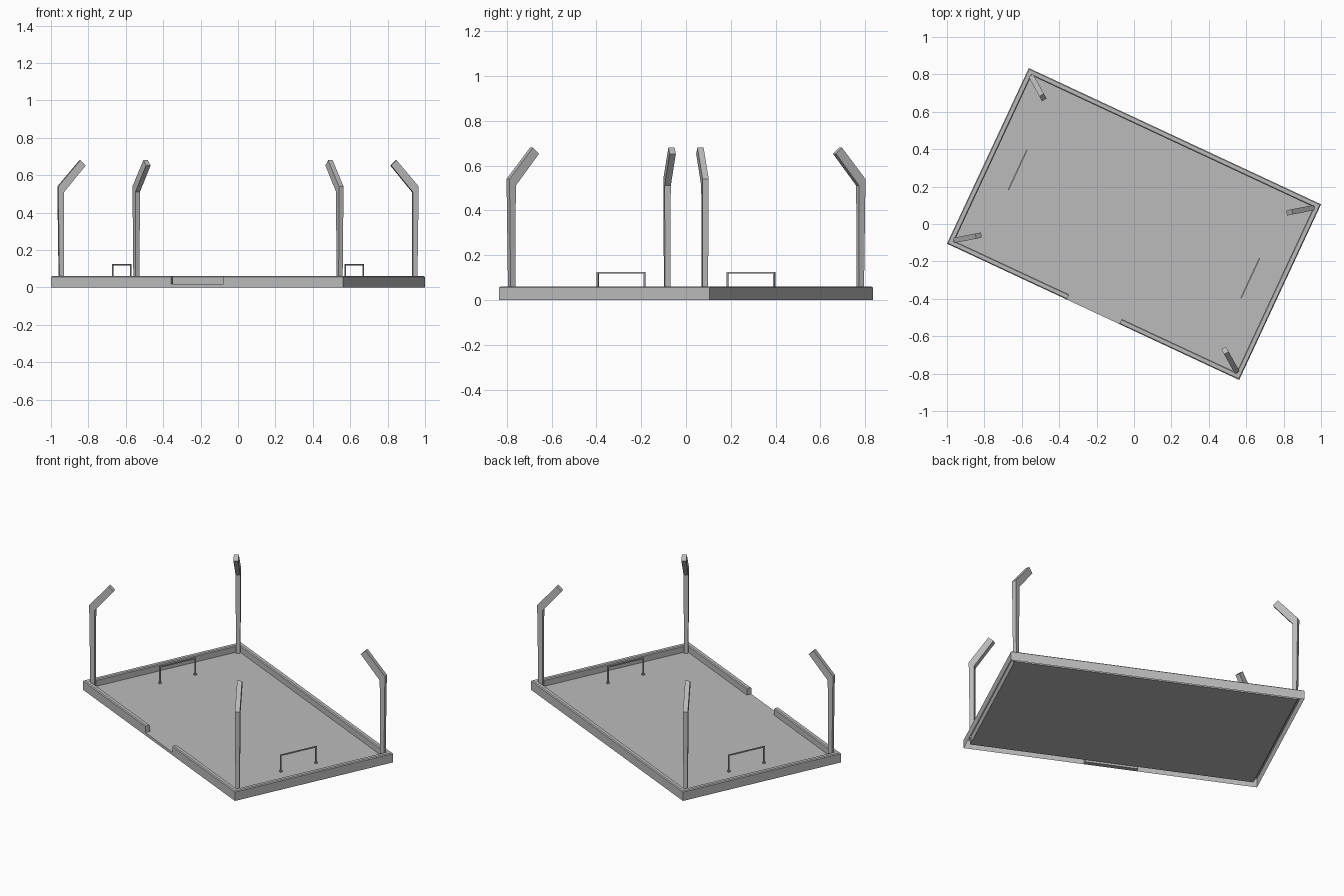
import bpy, bmesh
from math import radians, cos, sin
from mathutils import Vector, Matrix

old = bpy.data.objects.get("Cube")
if old:
    bpy.data.objects.remove(old, do_unlink=True)

HALF_L, HALF_W = 0.862, 0.518     # half length and half width of the pitch
FLOOR, WALL_TOP, WALL = 0.018, 0.06, 0.03
GAP = 0.155                       # half width of the entrance
TURN = radians(-25)

grey = bpy.data.materials.new("plain_grey")
grey.use_nodes = True
grey.diffuse_color = (0.5, 0.5, 0.5, 1)
grey.node_tree.nodes["Principled BSDF"].inputs["Base Color"].default_value = (0.5, 0.5, 0.5, 1)


def finish(bm, name):
    """Turn a bmesh into an object set at the pitch's angle."""
    bmesh.ops.recalc_face_normals(bm, faces=bm.faces)
    mesh = bpy.data.meshes.new(name)
    bm.to_mesh(mesh)
    bm.free()
    mesh.materials.append(grey)
    obj = bpy.data.objects.new(name, mesh)
    obj.rotation_euler.z = TURN
    bpy.context.collection.objects.link(obj)
    return obj


def add_box(bm, low, high):
    low, high = Vector(low), Vector(high)
    size = Matrix.Diagonal((*(high - low), 1))
    return bmesh.ops.create_cube(bm, size=1, matrix=Matrix.Translation((low + high) / 2) @ size)


# Floor slab, raised a little inside the rim
bm = bmesh.new()
x, y = HALF_L - WALL, HALF_W - WALL
add_box(bm, (-x, -y, FLOOR - 0.006), (x, y, FLOOR))
finish(bm, "pitch_floor")

# Low wall: a chamfered section, hollow below, swept round to the entrance
bm = bmesh.new()
c = 0.005
section = [(0, 0), (0, WALL_TOP - c), (c, WALL_TOP), (WALL - c, WALL_TOP),
           (WALL, WALL_TOP - c), (WALL, FLOOR - 0.006)]
stations = [(GAP, -1, False), (1, -1, True), (1, 1, True),
            (-1, 1, True), (-1, -1, True), (-GAP, -1, False)]
rings = []
for sx, sy, corner in stations:
    rings.append([bm.verts.new((sx * (HALF_L - d) if corner else sx, sy * (HALF_W - d), z))
                  for d, z in section])
for a, b in zip(rings, rings[1:]):
    for i in range(len(section) - 1):
        bm.faces.new((a[i], a[i + 1], b[i + 1], b[i]))
bm.faces.new(rings[0])
bm.faces.new(rings[-1])
finish(bm, "low_wall")

# Entrance sill
bm = bmesh.new()
add_box(bm, (-GAP, -HALF_W, 0), (GAP, -HALF_W + WALL, FLOOR))
finish(bm, "entrance_sill")

# Corner lamp posts: bent side profile given as (outer reach, inner reach, height, half width)
bend = [(-0.013, 0.011, FLOOR, FLOOR, 0.012),
        (-0.020, 0.012, 0.540, 0.510, 0.014),
        (0.100, 0.130, 0.680, 0.652, 0.014)]
for sx, side in ((-1, "right"), (1, "left")):
    for sy, end in ((-1, "front"), (1, "back")):
        bm = bmesh.new()
        lean = Vector((-sx * cos(radians(36)), -sy * sin(radians(36)), 0))
        across = Vector((-lean.y, lean.x, 0))
        foot = Vector((sx * (HALF_L - 0.042), sy * (HALF_W - 0.043), 0))
        rings = []
        for outer, inner, z_out, z_in, half in bend:
            rings.append([bm.verts.new(foot + lean * r + across * w + Vector((0, 0, z)))
                          for r, w, z in ((outer, -half, z_out), (inner, -half, z_in),
                                          (inner, half, z_in), (outer, half, z_out))])
        for a, b in zip(rings, rings[1:]):
            for i in range(4):
                j = (i + 1) % 4
                bm.faces.new((a[i], a[j], b[j], b[i]))
        bm.faces.new(rings[0])
        bm.faces.new(rings[-1])
        finish(bm, f"lamp_post_{end}_{side}")

# Goal frames with small feet
t, half_goal, top = 0.0035, 0.115, 0.125
for sx, side in ((-1, "right"), (1, "left")):
    bm = bmesh.new()
    gx = sx * 0.686
    for sy in (-1, 1):
        gy = sy * half_goal
        add_box(bm, (gx - t, gy - t, FLOOR), (gx + t, gy + t, top))
        add_box(bm, (gx - 2 * t, gy - 2 * t, FLOOR), (gx + 2 * t, gy + 2 * t, FLOOR + 0.008))
    add_box(bm, (gx - t, -half_goal - t, top - 2 * t), (gx + t, half_goal + t, top))
    finish(bm, f"goal_frame_{side}")
